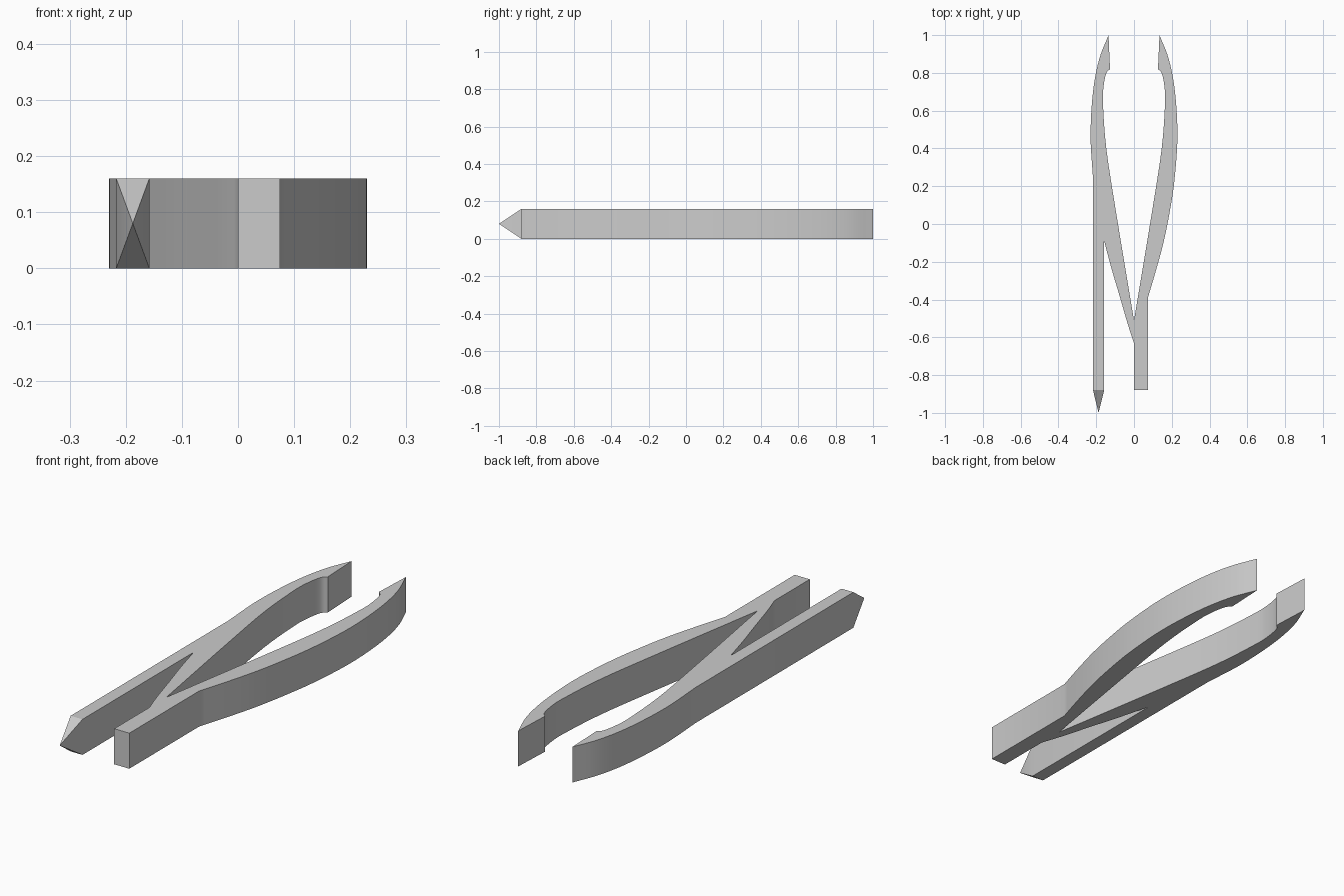
import bpy
import bmesh
from mathutils import Vector

if "Cube" in bpy.data.objects:
    bpy.data.objects.remove(bpy.data.objects["Cube"], do_unlink=True)

THICK = 0.16
LEG_END = -0.88


def smooth(points, steps=5):
    """Catmull-Rom curve through the points."""
    p = [Vector(q) for q in points]
    p = [2 * p[0] - p[1]] + p + [2 * p[-1] - p[-2]]
    out = []
    for a, b, c, d in zip(p, p[1:], p[2:], p[3:]):
        for i in range(steps):
            t = i / steps
            out.append(0.5 * (2 * b + (c - a) * t + (2 * a - 5 * b + 4 * c - d) * t**2
                              + (3 * b - a - 3 * c + d) * t**3))
    return out + [p[-2]]


def mirrored(points):
    return [Vector((-q.x, q.y)) for q in reversed(points)]


# Curves of one arm, mirrored for the other
lower_outer = smooth([(0, -0.63), (0.033, -0.53), (0.075, -0.385), (0.118, -0.24), (0.158, -0.09)])
right_outer = smooth([(0.075, -0.385), (0.118, -0.24), (0.158, -0.09), (0.19, 0.07), (0.215, 0.24),
                      (0.23, 0.47), (0.217, 0.7), (0.185, 0.87), (0.135, 1)])
upper_outer = smooth([(0.217, 0.24), (0.23, 0.47), (0.217, 0.7), (0.185, 0.87), (0.135, 1)])
inner = smooth([(0.127, 0.82), (0.148, 0.795), (0.162, 0.72), (0.164, 0.63),
                (0.146, 0.395), (0.093, 0.05), (0, -0.51)])

# Whole outline, counterclockwise from the short leg
outline = [Vector((0, LEG_END)), Vector((0.075, LEG_END))]
outline += right_outer + inner + mirrored(inner)[1:] + mirrored(upper_outer)
outline += [Vector((-0.217, LEG_END)), Vector((-0.158, LEG_END))]
outline += mirrored(lower_outer)

bm = bmesh.new()
base = bm.faces.new([bm.verts.new((q.x, q.y, 0)) for q in outline])
top = bmesh.ops.extrude_face_region(bm, geom=[base])["geom"]
bmesh.ops.translate(bm, verts=[v for v in top if isinstance(v, bmesh.types.BMVert)],
                    vec=(0, 0, THICK))
bmesh.ops.recalc_face_normals(bm, faces=bm.faces)

# Pointed end of the long leg
end = [f for f in bm.faces if f.normal.y < -0.99 and f.calc_center_median().x < -0.1
       and f.calc_center_median().y < LEG_END + 0.01]
tip = bmesh.ops.poke(bm, faces=end)["verts"]
for v in tip:
    v.co.y = -1

mesh = bpy.data.meshes.new("tweezer_body")
bm.to_mesh(mesh)
bm.free()
body = bpy.data.objects.new("tweezer_body", mesh)
bpy.context.collection.objects.link(body)

grey = bpy.data.materials.new("light_grey")
grey.use_nodes = True
colour = (0.6, 0.6, 0.6, 1)
grey.diffuse_color = colour
grey.node_tree.nodes["Principled BSDF"].inputs["Base Color"].default_value = colour
mesh.materials.append(grey)

bpy.context.view_layer.objects.active = body
body.select_set(True)
bpy.ops.object.shade_smooth_by_angle(angle=0.5)
